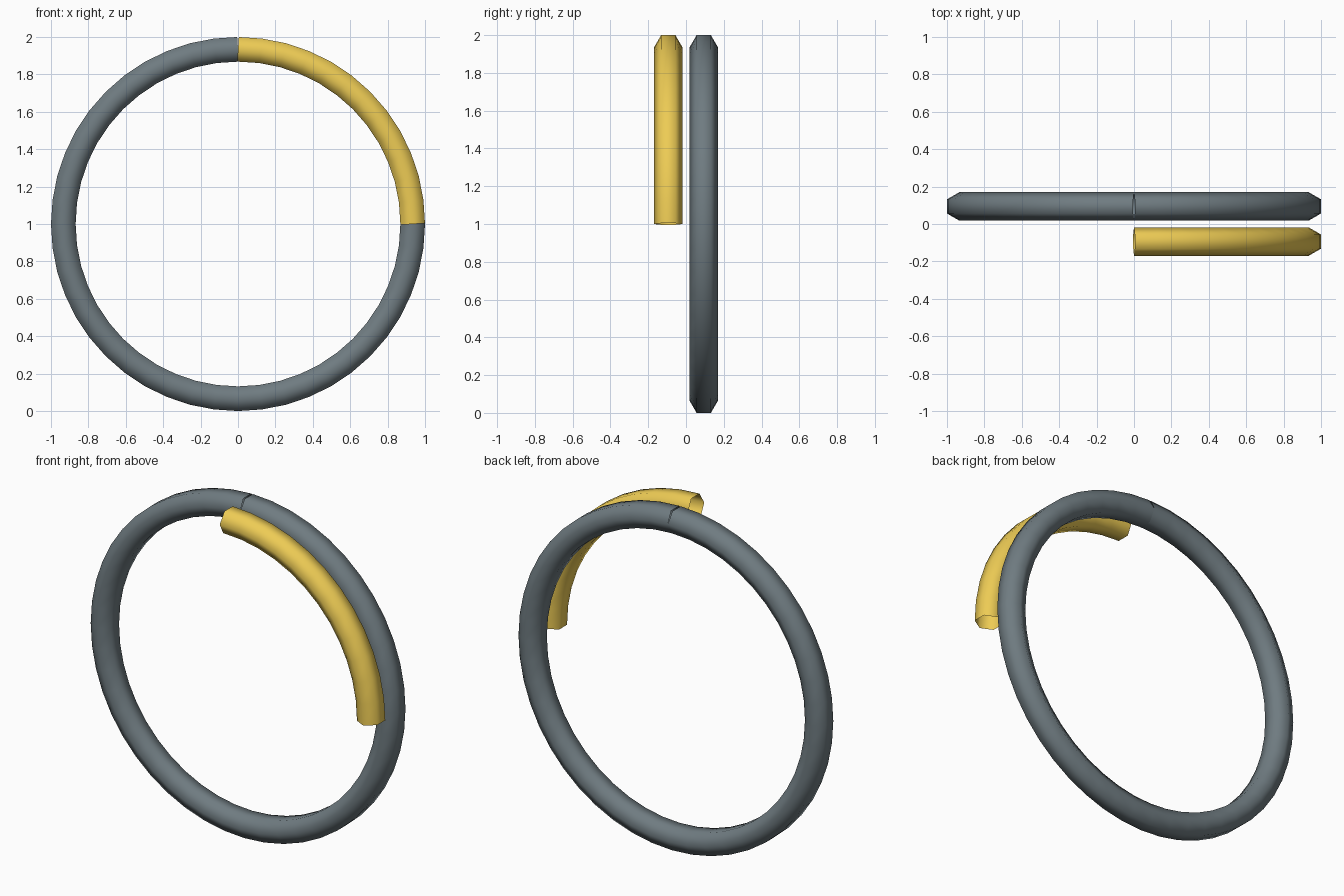
import bpy, bmesh
from math import sin, cos, pi

if "Cube" in bpy.data.objects:
    bpy.data.objects.remove(bpy.data.objects["Cube"])

MAJOR, TUBE, SIDES, STEPS = 0.934, 0.076, 6, 48   # steps per full turn


def arc_tube(name, steps, y):
    """Open hexagonal tube swept clockwise from the top of the circle."""
    bm = bmesh.new()
    rings = []
    for i in range(steps + 1):
        t = 2 * pi * i / STEPS
        # the open ends sit square to their first / last straight segment
        tilt = pi / STEPS if i == 0 else -pi / STEPS if i == steps else 0
        ring = []
        for k in range(SIDES):
            a = 2 * pi * k / SIDES
            out, side = TUBE * sin(a), TUBE * cos(a)
            ring.append(bm.verts.new((MAJOR * sin(t) + out * sin(t + tilt),
                                      y + side,
                                      1 + MAJOR * cos(t) + out * cos(t + tilt))))
        rings.append(ring)
    for r, s in zip(rings, rings[1:]):
        for k in range(SIDES):
            n = (k + 1) % SIDES
            bm.faces.new((r[k], r[n], s[n], s[k])).smooth = True
    # make sure faces point away from the tube's core
    bm.normal_update()
    f = max(bm.faces, key=lambda f: f.calc_center_median().z)
    if f.normal.z < 0:
        bmesh.ops.reverse_faces(bm, faces=bm.faces)
    me = bpy.data.meshes.new(name)
    bm.to_mesh(me)
    bm.free()
    ob = bpy.data.objects.new(name, me)
    bpy.context.collection.objects.link(ob)
    return ob


# full background ring, with a fine seam at the top
ring = arc_tube("base_ring", STEPS, 0.094)
grey = bpy.data.materials.new("slate_grey")
grey.diffuse_color = (0.16, 0.20, 0.22, 1)
grey.use_nodes = True
grey.node_tree.nodes["Principled BSDF"].inputs["Base Color"].default_value = grey.diffuse_color
ring.data.materials.append(grey)

# quarter arc in front
arc = arc_tube("quarter_arc", STEPS // 4, -0.094)
yellow = bpy.data.materials.new("yellow")
yellow.diffuse_color = (0.85, 0.60, 0.09, 1)
yellow.use_nodes = True
yellow.node_tree.nodes["Principled BSDF"].inputs["Base Color"].default_value = yellow.diffuse_color
arc.data.materials.append(yellow)
